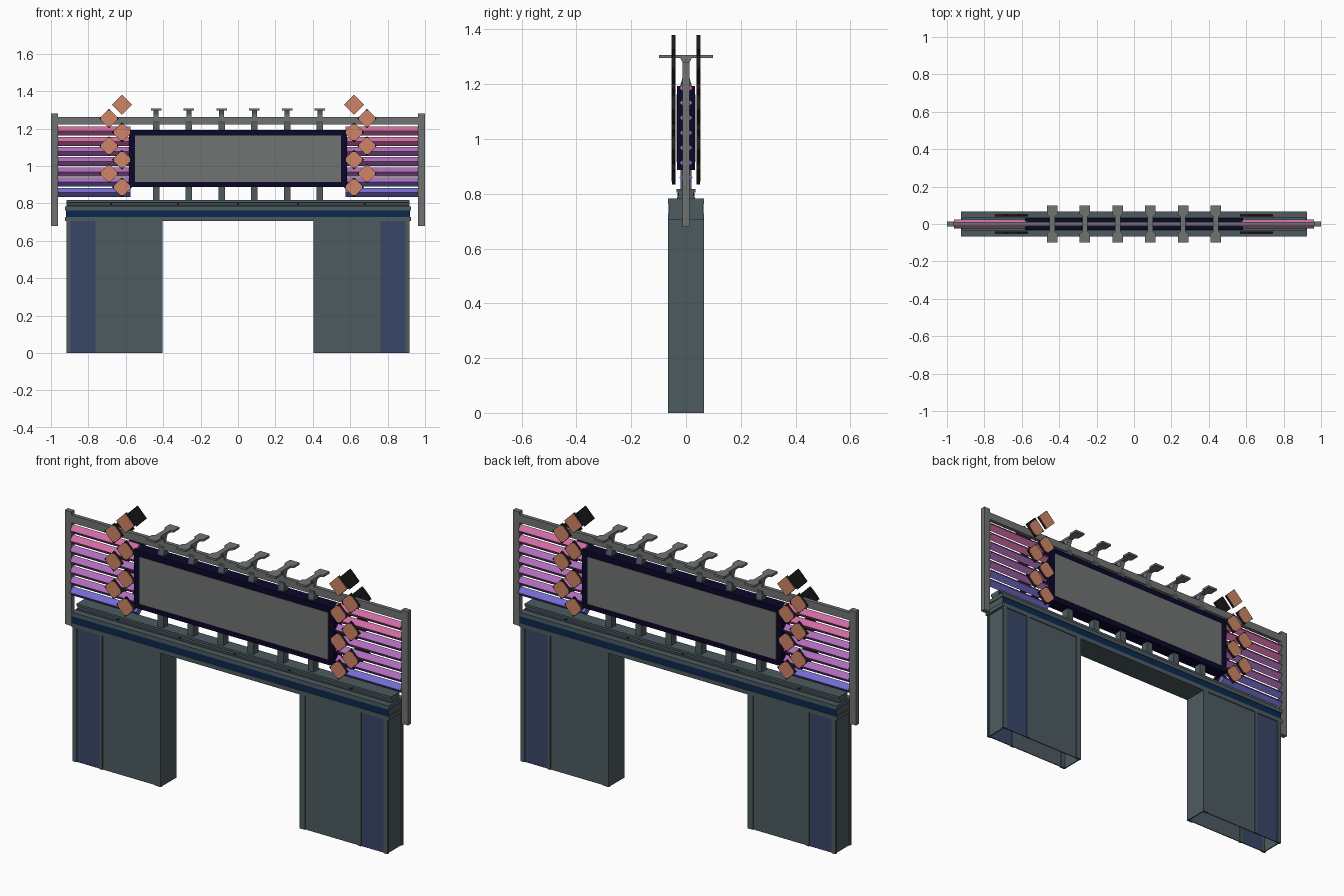
import bpy, bmesh, math

if "Cube" in bpy.data.objects:
    bpy.data.objects.remove(bpy.data.objects["Cube"])

def material(name, rgb):
    m = bpy.data.materials.new(name)
    m.diffuse_color = (*rgb, 1)
    m.use_nodes = True
    m.node_tree.nodes["Principled BSDF"].inputs["Base Color"].default_value = m.diffuse_color
    return m

SLATE = material("slate", (.075, .105, .118))
NAVY = material("navy_panel", (.04, .063, .135))
BLUE = material("deep_blue", (.003, .022, .075))
GREY = material("grey", (.165, .17, .17))
INK = material("ink_frame", (.003, .002, .022))
COPPER = material("copper", (.62, .235, .135))
BLACK = material("black", (.01, .01, .01))
PINK = material("pink", (.64, .15, .38))
PURPLE = material("purple", (.43, .15, .50))
VIOLET = material("violet_blue", (.18, .15, .62))

def finish(name, bm, mats):
    bmesh.ops.recalc_face_normals(bm, faces=bm.faces)
    me = bpy.data.meshes.new(name)
    bm.to_mesh(me)
    bm.free()
    for m in mats:
        me.materials.append(m)
    ob = bpy.data.objects.new(name, me)
    bpy.context.collection.objects.link(ob)
    return ob

def prism(name, profile, axis, lo, hi, mat):
    """Extrude a closed 2D profile along axis: (y,z) for x, (x,z) for y, (x,y) for z."""
    bm = bmesh.new()
    def point(p, d):
        return {"x": (d, p[0], p[1]), "y": (p[0], d, p[1]), "z": (p[0], p[1], d)}[axis]
    a = [bm.verts.new(point(p, lo)) for p in profile]
    b = [bm.verts.new(point(p, hi)) for p in profile]
    bm.faces.new(a)
    bm.faces.new(b)
    n = len(a)
    for i in range(n):
        bm.faces.new((a[i], a[(i + 1) % n], b[(i + 1) % n], b[i]))
    return finish(name, bm, [mat])

def box(name, x, y, z, mat):
    x, y = sorted(x), sorted(y)
    return prism(name, [(x[0], y[0]), (x[1], y[0]), (x[1], y[1]), (x[0], y[1])],
                 "z", z[0], z[1], mat)

def mirrored_profile(right):
    return right + [(-u, v) for u, v in reversed(right)]

# Legs: hollow shells, open below, with raised posts around recessed panels
for s in (-1, 1):
    for x in (.405, .912):
        x2 = x + (.006 if x < .5 else -.006)
        box("leg_end_plate", (s * x, s * x2), (-.062, .062), (0, .71), SLATE)
    for f in (-1, 1):
        box("leg_main_panel", (s * .43, s * .75), (f * .056, f * .061), (0, .71), SLATE)
        box("leg_blue_panel", (s * .755, s * .90), (f * .056, f * .061), (0, .71), NAVY)
        for a, b in ((.404, .436), (.745, .762), (.895, .917)):
            box("leg_post", (s * a, s * b), (f * .053, f * .066), (0, .71), SLATE)

# Main beam with lips and a blue stripe between them
box("beam_core", (-.92, .92), (-.06, .06), (.71, .78), SLATE)
box("beam_lower_lip", (-.925, .925), (-.066, .066), (.705, .727), SLATE)
box("beam_upper_lip", (-.925, .925), (-.066, .066), (.762, .783), SLATE)
for f in (-1, 1):
    box("beam_stripe", (-.92, .92), (f * .059, f * .063), (.727, .762), BLUE)

# Track rail on top of the beam, with bolts
rail = [(.033, .783), (.033, .789), (.027, .791), (.027, .803), (.035, .805), (.035, .817)]
prism("track_rail", mirrored_profile(rail), "x", -.917, .917, SLATE)
for x in (-.68, -.32, 0, .32, .68):
    for f in (-1, 1):
        box("rail_bolt", (x - .005, x + .005), (f * .026, f * .031), (.791, .803), BLACK)

# Outer frame: end posts and top rail
for s in (-1, 1):
    box("end_post", (s * .962, s), (-.013, .013), (.68, 1.28), GREY)
box("top_rail", (-.965, .965), (-.01, .01), (1.222, 1.262), GREY)

# Struts with T-shaped lamp arms
for x in (-.4375, -.2625, -.0875, .0875, .2625, .4375):
    strut = [(.02, .815), (.02, 1.2), (.012, 1.225), (.012, 1.24)]
    prism("strut", mirrored_profile(strut), "x", x - .017, x + .017, SLATE)
    stem = [(.011, 1.255), (.011, 1.275), (.022, 1.297)]
    prism("arm_stem", mirrored_profile(stem), "x", x - .013, x + .013, GREY)
    arm = [(x + u, v) for u, v in mirrored_profile(
        [(.028, -.098), (.028, -.052), (.014, -.04), (.014, .04), (.028, .052), (.028, .098)])]
    prism("lamp_arm", arm, "z", 1.295, 1.306, GREY)

# Screen, the same on both sides
box("screen_frame", (-.583, .583), (-.033, .033), (.886, 1.193), INK)
for f in (-1, 1):
    box("screen_panel", (-.55, .55), (f * .03, f * .035), (.915, 1.162), GREY)

# Louvre slats: square bars on edge, coloured from pink down to blue
UPPER = [VIOLET, PURPLE, PURPLE, PURPLE, PURPLE, PINK, PINK]
LOWER = [VIOLET, VIOLET, PURPLE, PURPLE, PURPLE, PINK, PINK]
for i in range(7):
    z = .859 + i * .0545
    for s in (-1, 1):
        ob = prism("louvre_slat", [(0, z - .024), (.024, z), (0, z + .024), (-.024, z)],
                   "x", s * .575, s * .962, UPPER[i])
        ob.data.materials.append(LOWER[i])
        for p in ob.data.polygons:
            p.material_index = 1 if p.normal.z < -.1 else 0

# Lamps: black diamond boxes with copper faces outward
def diamond(x, z, r, cut=0):
    pts = []
    for k in range(4):
        a = k * math.pi / 2
        c, n = math.cos(a), math.sin(a)
        if cut:
            for e in (-cut, cut):
                pts.append((x + c * (r - cut) - n * e, z + n * (r - cut) + c * e))
        else:
            pts.append((x + c * r, z + n * r))
    return pts

for i in range(7):
    z = .886 + i * .0735
    for s in (-1, 1):
        x = s * (.69 if i % 2 else .62)
        for f in (-1, 1):
            prism("lamp_body", diamond(x, z, .053), "y", f * .039, f * .051, BLACK)
            prism("lamp_face", diamond(x, z, .052, 0 if i == 6 else .01),
                  "y", f * .05, f * .053, COPPER)
